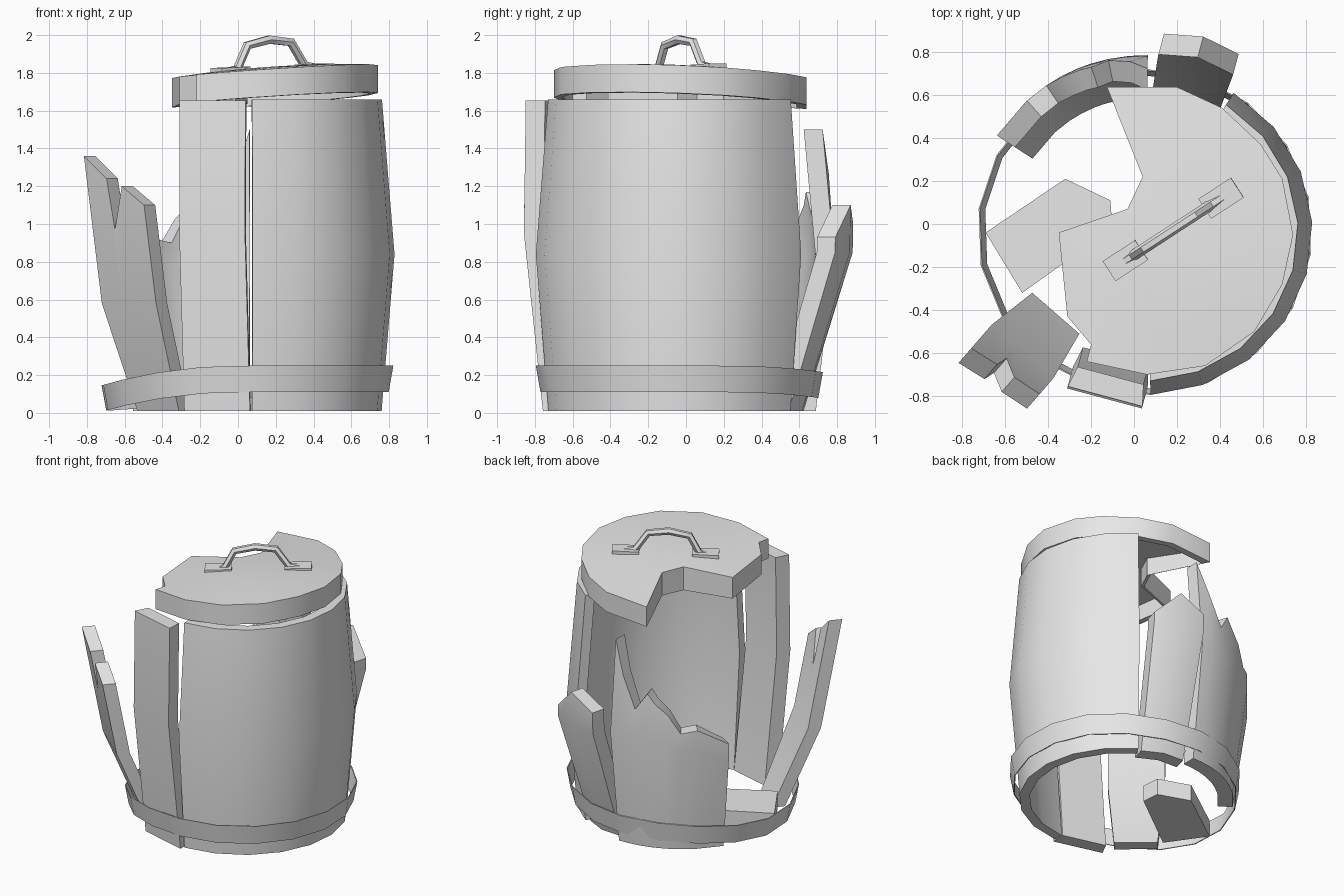
import bpy, bmesh
from math import sin, cos, radians, atan2, hypot
from mathutils import Vector

cube = bpy.data.objects.get("Cube")
if cube:
    bpy.data.objects.remove(cube, do_unlink=True)

grey = bpy.data.materials.new("plain grey")
grey.use_nodes = True
grey.diffuse_color = (0.8, 0.8, 0.8, 1)
grey.node_tree.nodes["Principled BSDF"].inputs["Base Color"].default_value = (0.8, 0.8, 0.8, 1)

CX, CY = 0.05, -0.035      # barrel axis
SQUASH = 0.975             # barrel is slightly oval


def finish(obj):
    obj.data.materials.append(grey)
    bpy.ops.object.select_all(action='DESELECT')
    obj.select_set(True)
    bpy.context.view_layer.objects.active = obj
    bpy.ops.object.shade_smooth_by_angle(angle=radians(30))


def make_object(name, bm):
    bmesh.ops.recalc_face_normals(bm, faces=bm.faces)
    mesh = bpy.data.meshes.new(name)
    bm.to_mesh(mesh)
    bm.free()
    obj = bpy.data.objects.new(name, mesh)
    bpy.context.collection.objects.link(obj)
    finish(obj)


def slab(name, outer, inner, closed=False):
    """Solid between two matching grids of points, stored as columns."""
    bm = bmesh.new()
    a = [[bm.verts.new(p) for p in col] for col in outer]
    b = [[bm.verts.new(p) for p in col] for col in inner]
    n, m = len(a), len(a[0])
    for i in range(n if closed else n - 1):
        k = (i + 1) % n
        for j in range(m - 1):
            for g in (a, b):
                bm.faces.new((g[i][j], g[k][j], g[k][j + 1], g[i][j + 1]))
        for j in (0, m - 1):
            bm.faces.new((a[i][j], a[k][j], b[k][j], b[i][j]))
    if not closed:
        for i in (0, n - 1):
            for j in range(m - 1):
                bm.faces.new((a[i][j], a[i][j + 1], b[i][j + 1], b[i][j]))
    make_object(name, bm)


def polar(angle, r, z, squash=SQUASH):
    t = radians(angle)
    return (CX + r * cos(t), CY + squash * r * sin(t), z)


def curved_wall(name, columns, r0, bulge, thick, squash):
    """Barrel wall bent once at mid height; columns are (angle, top height)."""
    def grid(inset):
        cols = []
        for ang, top in columns:
            zs = (0.01, min(0.84, top * 0.85), top)
            cols.append([polar(ang, r0 - inset + bulge * (1 - ((z - 0.84) / 0.84) ** 2), z, squash)
                         for z in zs])
        return cols
    slab(name, grid(0), grid(thick))


def lerp_path(path, z):
    for (d0, z0), (d1, z1) in zip(path, path[1:]):
        if z <= z1:
            return d0 + (d1 - d0) * (z - z0) / (z1 - z0)
    return path[-1][0]


def plank(name, origin, angle, path, tops, thick, bow=0.0, taper=1.0, inner_width=1.0):
    """Bent board leaning outward along path (distance, z); tops are (across, height)."""
    nrm = Vector((cos(radians(angle)), sin(radians(angle)), 0))
    tan = Vector((-nrm.y, nrm.x, 0))
    knee = path[1][1]

    def grid(inset, scale):
        cols = []
        for w, top in tops:
            col = []
            for z in (0.01, knee, top):
                wide = w * scale * (taper + (1 - taper) * min(1, z / knee))
                d = lerp_path(path, z) - inset - bow * w * w
                col.append(Vector((*origin, z)) + nrm * d + tan * wide)
            cols.append(col)
        return cols
    slab(name, grid(0, 1), grid(thick, inner_width))


# Intact barrel wall and jagged back wall
curved_wall("barrel_wall", [(-88 + 18.25 * i, 1.66) for i in range(9)], 0.71, 0.07, 0.07, SQUASH)
curved_wall("broken_back_wall",
            [(89, 1.5), (95, 1.27), (102, 1.05), (108, 1.17), (112, 1.1), (118, 1.03),
             (124, 0.9), (132, 0.92), (147, 0.8)], 0.72, 0.1, 0.1, 1)

# Loose planks
plank("front_plank", (-0.11, -0.71), 255, [(0, 0), (0.105, 0.95), (0.095, 1.66)],
      [(-0.18, 1.655), (0.18, 1.655)], 0.1, inner_width=0.88)
plank("leaning_split_plank", (-0.42, -0.48), 229, [(0, 0), (0.24, 0.58), (0.385, 1.36)],
      [(-0.19, 1.36), (-0.05, 1.24), (-0.035, 0.97), (0.05, 1.2), (0.19, 1.1)], 0.09, taper=0.76)
plank("back_plank", (0.26, 0.64), 75, [(-0.03, 0), (0.235, 0.85), (0.24, 1.1)],
      [(-0.18, 0.93), (0, 1.1), (0.18, 1.0)], 0.1, bow=1.0, taper=0.85)

# Plank fallen inside, tilted up towards the middle
bm = bmesh.new()
shape = [(-0.69, -0.04), (-0.52, -0.32), (-0.10, -0.02), (-0.11, 0.11), (-0.32, 0.21)]
low, high = ([bm.verts.new((x, y, 0.06 + 0.07 * x + h)) for x, y in shape] for h in (0, 0.12))
bm.faces.new(low)
bm.faces.new(high)
for i in range(5):
    k = (i + 1) % 5
    bm.faces.new((low[i], low[k], high[k], high[i]))
make_object("fallen_plank", bm)


# Thin hoop, sagging where the wall is gone
def hoop_grid(inset):
    cols = []
    for i in range(18):
        col = []
        for r, z in ((0.755, 0.11), (0.78, 0.25)):
            x, y, _ = polar(20 * i + 12, r - inset, 0)
            col.append((x, y, z - 0.2 * max(0, -x) ** 2 - 0.15 * max(0, y - 0.25) ** 2))
        cols.append(col)
    return cols


slab("hoop", hoop_grid(0), hoop_grid(0.006), closed=True)

# Hollow, domed, tilted lid with a piece broken away
LX, LY = 0.2, -0.1


def rim_z(x, y):
    return 1.785 + 0.07 * x - 0.035 * y


def lid_z(x, y):
    return rim_z(x, y) + 0.03 * (1 - min(1, hypot(x - LX + 0.05, y - LY - 0.05) / 0.62) ** 2)


outline = [(0.06, -0.70), (0.33, -0.66), (0.56, -0.50), (0.69, -0.28), (0.74, -0.05), (0.69, 0.21),
           (0.59, 0.37), (0.41, 0.54), (0.2, 0.637), (-0.126, 0.637), (0.04, 0.22), (-0.03, 0.07),
           (-0.35, -0.04), (-0.31, -0.43), (-0.20, -0.56), (-0.22, -0.64)]
bm = bmesh.new()
rings = []
# Rings run from the crown over the rim and back along the underside
for scale, surface, drop in ((0.35, lid_z, 0), (0.7, lid_z, 0), (1, lid_z, 0), (1, rim_z, 0.145),
                             (0.93, rim_z, 0.145), (0.93, lid_z, 0.04), (0.4, lid_z, 0.04)):
    ring = []
    for x, y in outline:
        px, py = LX + (x - LX) * scale, LY + (y - LY) * scale
        ring.append(bm.verts.new((px, py, surface(px, py) - drop)))
    rings.append(ring)
top = bm.verts.new((LX, LY, lid_z(LX, LY)))
base = bm.verts.new((LX, LY, lid_z(LX, LY) - 0.04))
count = len(outline)
for i in range(count):
    k = (i + 1) % count
    bm.faces.new((top, rings[0][i], rings[0][k]))
    bm.faces.new((base, rings[-1][i], rings[-1][k]))
    for r, s in zip(rings, rings[1:]):
        bm.faces.new((r[i], r[k], s[k], s[i]))
make_object("lid", bm)

# Lid handle: two foot plates and a bent bar
feet = [Vector((-0.04, -0.17)), Vector((0.405, 0.12))]
run = feet[1] - feet[0]
for name, p in zip(("handle_foot_right", "handle_foot_left"), feet):
    bpy.ops.mesh.primitive_cube_add(size=1, location=(p.x, p.y, lid_z(p.x, p.y)))
    foot = bpy.context.object
    foot.name = name
    foot.scale = (0.18, 0.11, 0.03)
    foot.rotation_euler = (0, -0.04, atan2(run.y, run.x))
    finish(foot)

curve = bpy.data.curves.new("lid_handle", 'CURVE')
curve.dimensions = '3D'
curve.bevel_depth = 0.025
curve.bevel_resolution = 1
curve.use_fill_caps = True
path = [(-0.08, 1.80), (0.08, 1.82), (0.2, 1.945), (0.46, 1.976), (0.72, 1.962), (0.88, 1.84), (1.08, 1.82)]
spline = curve.splines.new('POLY')
spline.points.add(len(path) - 1)
for pt, (f, z) in zip(spline.points, path):
    p = feet[0] + run * f
    pt.co = (p.x, p.y, z, 1)
handle = bpy.data.objects.new("lid_handle", curve)
bpy.context.collection.objects.link(handle)
bpy.ops.object.select_all(action='DESELECT')
handle.select_set(True)
bpy.context.view_layer.objects.active = handle
bpy.ops.object.convert(target='MESH')
finish(bpy.context.object)
